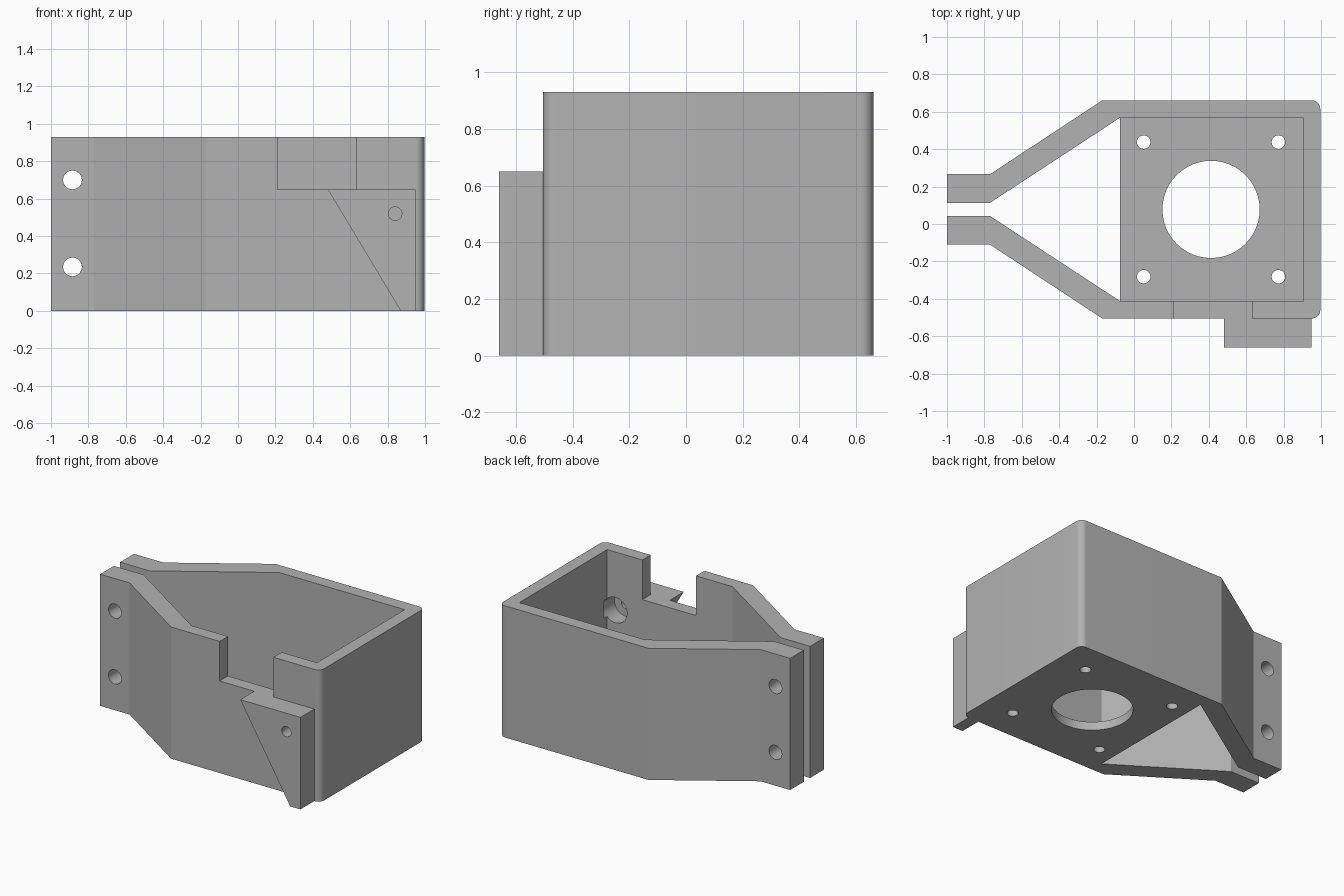
import bpy, bmesh, math
from mathutils import Vector

if "Cube" in bpy.data.objects:
    bpy.data.objects.remove(bpy.data.objects["Cube"])

H = 0.93        # overall height
CY = 0.078      # y of the bracket's symmetry plane

grey = bpy.data.materials.new("plain grey")
grey.diffuse_color = (0.45, 0.45, 0.45, 1)
grey.use_nodes = True
grey.node_tree.nodes["Principled BSDF"].inputs["Base Color"].default_value = grey.diffuse_color


def prism(name, base, offset):
    """Extrude a closed outline of 3D points along an offset."""
    bm = bmesh.new()
    face = bm.faces.new([bm.verts.new(p) for p in base])
    ext = bmesh.ops.extrude_face_region(bm, geom=[face])["geom"]
    bmesh.ops.translate(bm, vec=Vector(offset),
                        verts=[v for v in ext if isinstance(v, bmesh.types.BMVert)])
    bmesh.ops.recalc_face_normals(bm, faces=bm.faces[:])
    mesh = bpy.data.meshes.new(name)
    bm.to_mesh(mesh)
    bm.free()
    mesh.materials.append(grey)
    ob = bpy.data.objects.new(name, mesh)
    bpy.context.collection.objects.link(ob)
    return ob


def box(name, x0, x1, y0, y1, z0, z1):
    return prism(name, [(x0, y0, z0), (x1, y0, z0), (x1, y1, z0), (x0, y1, z0)], (0, 0, z1 - z0))


def hole_z(name, x, y, r):
    ring = [(x + r * math.cos(a), y + r * math.sin(a), -0.1)
            for a in (math.tau * i / 48 for i in range(48))]
    return prism(name, ring, (0, 0, 0.3))


def hole_y(name, x, z, r, y0, y1):
    ring = [(x + r * math.cos(a), y0, z + r * math.sin(a))
            for a in (math.tau * i / 48 for i in range(48))]
    return prism(name, ring, (0, y1 - y0, 0))


def combine(body, tool, op):
    m = body.modifiers.new(tool.name, "BOOLEAN")
    m.operation, m.solver, m.object = op, "EXACT", tool
    bpy.context.view_layer.objects.active = body
    bpy.ops.object.modifier_apply(modifier=m.name)
    bpy.data.objects.remove(tool, do_unlink=True)


# Clamp wall: upper half outline, mirrored across the symmetry plane
R = 0.045
outer = [(-1, 0.188), (-0.77, 0.188), (-0.17, 0.583)]
outer += [(0.996 - R + R * math.sin(a), 0.583 - R + R * math.cos(a))
          for a in (math.pi / 2 * i / 10 for i in range(11))]
inner = [(0.905, 0.49), (-0.075, 0.49), (-0.77, 0.035), (-1, 0.035)]


def flip(pts):
    return [(x, -y) for x, y in reversed(pts)]


loop = outer + flip(outer) + flip(inner) + inner
bracket = prism("motor_bracket", [(x, y + CY, 0) for x, y in loop], (0, 0, H))

# Floor plate and side wedge, joined to the wall
combine(bracket, box("floor_plate", -0.075, 0.95, CY - 0.53, CY + 0.53, 0, 0.06), "UNION")
wedge = [(0.48, 0.65), (0.95, 0.65), (0.95, 0), (0.87, 0)]
combine(bracket, prism("side_wedge", [(x, -0.66, z) for x, z in wedge], (0, 0.2, 0)), "UNION")

# Cable notch in the front wall
combine(bracket, box("wall_notch", 0.21, 0.63, -0.6, -0.3, 0.65, 1.1), "DIFFERENCE")

# Floor openings
combine(bracket, hole_z("shaft_hole", 0.412, CY, 0.26), "DIFFERENCE")
for sx in (-1, 1):
    for sy in (-1, 1):
        combine(bracket, hole_z("mount_hole", 0.412 + sx * 0.36, CY + sy * 0.36, 0.036), "DIFFERENCE")

# Clamp bolt holes through both arms
for z in (0.235, 0.7):
    combine(bracket, hole_y("bolt_hole", -0.885, z, 0.05, -0.3, 0.5), "DIFFERENCE")

# Wedge screw hole with a wide recess on the inside
combine(bracket, hole_y("screw_hole", 0.84, 0.52, 0.036, -0.75, -0.3), "DIFFERENCE")
combine(bracket, hole_y("screw_recess", 0.84, 0.52, 0.09, -0.53, -0.38), "DIFFERENCE")

# Smooth the round corners and bores, keep edges sharp
bpy.ops.object.select_all(action="DESELECT")
bracket.select_set(True)
bpy.context.view_layer.objects.active = bracket
bpy.ops.object.shade_smooth_by_angle(angle=math.radians(25))
